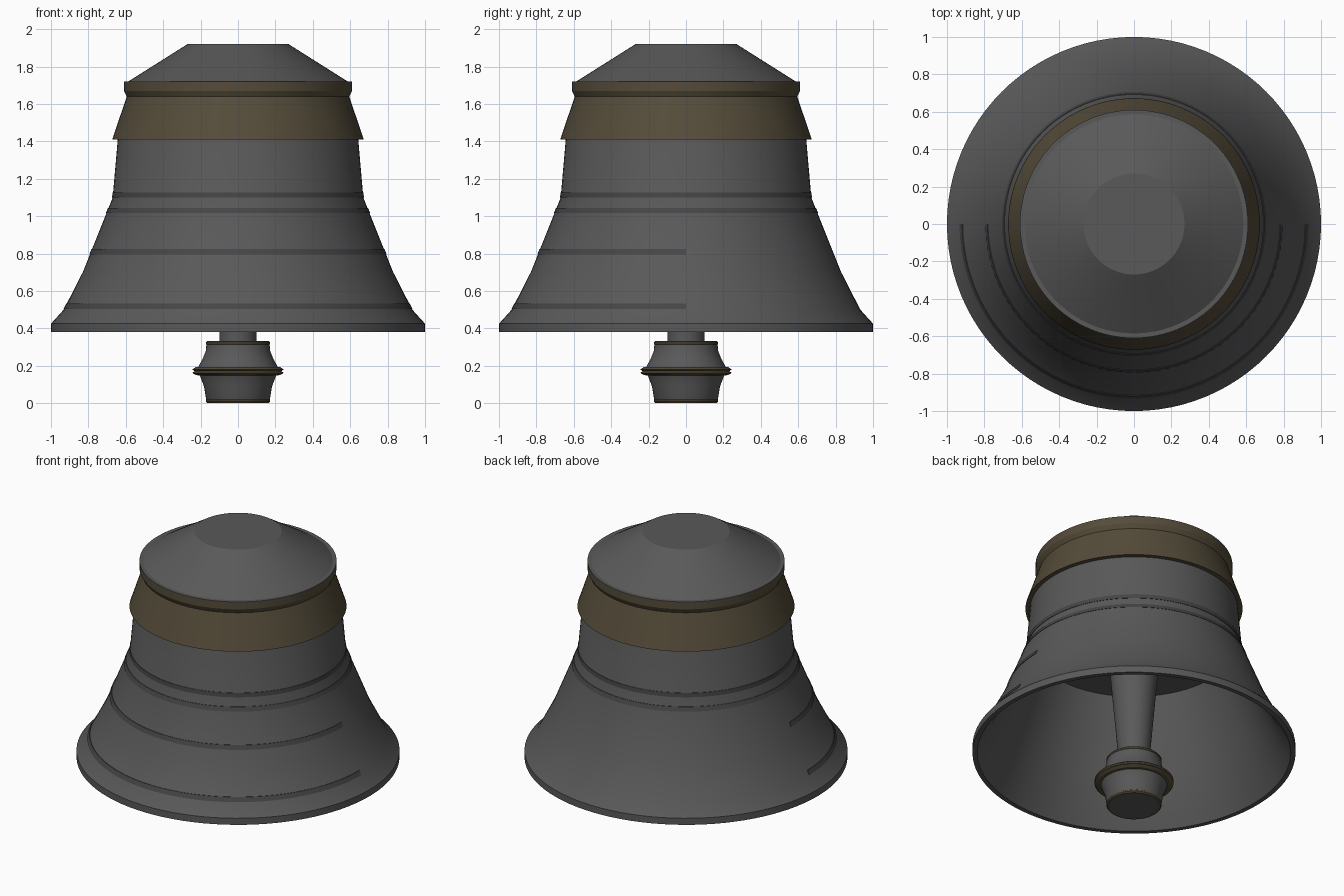
import bpy, bmesh
from math import pi, cos, sin, radians

if "Cube" in bpy.data.objects:
    bpy.data.objects.remove(bpy.data.objects["Cube"])


def material(name, rgb):
    m = bpy.data.materials.new(name)
    m.diffuse_color = (*rgb, 1)
    m.use_nodes = True
    m.node_tree.nodes["Principled BSDF"].inputs["Base Color"].default_value = m.diffuse_color
    return m


IRON = material("dark_iron", (0.10, 0.10, 0.10))
GROOVE = material("groove_shadow", (0.06, 0.06, 0.06))
BRONZE = material("aged_bronze", (0.09, 0.072, 0.042))


def lathe(name, profile, mat, start=0.0, sweep=2 * pi, closed=False, segs=96):
    """Revolve (radius, z) points about the z axis."""
    full = sweep > 2 * pi - 0.001
    pts = profile + profile[:1] if closed else profile
    bm = bmesh.new()
    rings = []
    for i in range(segs + 1):
        a = start + sweep * i / segs
        rings.append([bm.verts.new((r * cos(a), r * sin(a), z)) for r, z in pts])
    for r0, r1 in zip(rings, rings[1:]):
        for j in range(len(pts) - 1):
            bm.faces.new((r0[j], r1[j], r1[j + 1], r0[j + 1]))
    if not full and closed:
        for r in (rings[0], rings[-1]):
            bm.faces.new(r[:-1])
    # weld the seam and the poles
    bmesh.ops.remove_doubles(bm, verts=bm.verts, dist=1e-5)
    bmesh.ops.recalc_face_normals(bm, faces=bm.faces)
    me = bpy.data.meshes.new(name)
    bm.to_mesh(me)
    bm.free()
    ob = bpy.data.objects.new(name, me)
    bpy.context.collection.objects.link(ob)
    me.materials.append(mat)
    bpy.ops.object.select_all(action='DESELECT')
    ob.select_set(True)
    bpy.context.view_layer.objects.active = ob
    bpy.ops.object.shade_smooth_by_angle(angle=radians(20))
    return ob


# Bell body: hollow flare with a flat ceiling inside
outer = [(1.0, 0.38), (1.0, 0.425), (0.932, 0.50), (0.83, 0.70),
         (0.67, 1.10), (0.643, 1.41), (0.57, 1.66)]
inner = [(0, 1.14), (0.62, 1.14), (0.79, 0.70), (0.89, 0.50), (0.97, 0.38)]
lathe("bell_body", inner + outer + [(0, 1.66)], IRON)


def outer_radius(z):
    for (r0, z0), (r1, z1) in zip(outer[1:], outer[2:]):
        if z0 <= z <= z1:
            return r0 + (r1 - r0) * (z - z0) / (z1 - z0)


# Decorative strips: two full rings, two covering only the front half
for name, z, start, sweep in (("upper_strip", 1.113, 0, 2 * pi),
                              ("lower_strip", 1.03, 0, 2 * pi),
                              ("front_strip_high", 0.81, pi, pi),
                              ("front_strip_low", 0.518, pi, pi)):
    lo, hi = z - 0.014, z + 0.014
    a, b = outer_radius(lo), outer_radius(hi)
    lathe(name, [(a - 0.01, lo), (a + 0.003, lo), (b + 0.003, hi), (b - 0.01, hi)],
          GROOVE, start, sweep, closed=True)

# Bronze shoulder band with a raised collar
lathe("shoulder_band", [(0.60, 1.41), (0.672, 1.41), (0.595, 1.64),
                        (0.61, 1.67), (0.61, 1.718), (0.56, 1.718)],
      BRONZE, closed=True)

# Conical crown with flat top
lathe("crown", [(0, 1.70), (0.61, 1.718), (0.61, 1.721), (0.585, 1.721),
                (0.27, 1.92), (0, 1.92)], IRON)

# Clapper rod and weight
lathe("clapper_rod", [(0, 0.32), (0.10, 0.32), (0.10, 0.38), (0.165, 1.14), (0, 1.14)],
      IRON, segs=64)
lathe("clapper_weight", [(0, 0.004), (0.162, 0.004), (0.17, 0.02), (0.182, 0.09),
                         (0.205, 0.15), (0.215, 0.17), (0.215, 0.19),
                         (0.19, 0.235), (0.172, 0.28), (0.168, 0.328), (0, 0.332)],
      IRON, segs=64)

# Bronze rings on the clapper weight
for name, z in (("clapper_foot_ring", 0.0), ("clapper_top_ring", 0.308)):
    lathe(name, [(0.15, z), (0.165, z), (0.171, z + 0.008), (0.171, z + 0.018),
                 (0.165, z + 0.024), (0.15, z + 0.024)], BRONZE, closed=True, segs=64)
lathe("clapper_waist_ring", [(0.20, 0.148), (0.225, 0.15), (0.244, 0.162),
                             (0.232, 0.171), (0.244, 0.18), (0.225, 0.193),
                             (0.20, 0.195)], BRONZE, closed=True, segs=64)
lathe("clapper_foot_plate", [(0, 0.0), (0.158, 0.0), (0.158, 0.01), (0, 0.01)],
      IRON, segs=64)
